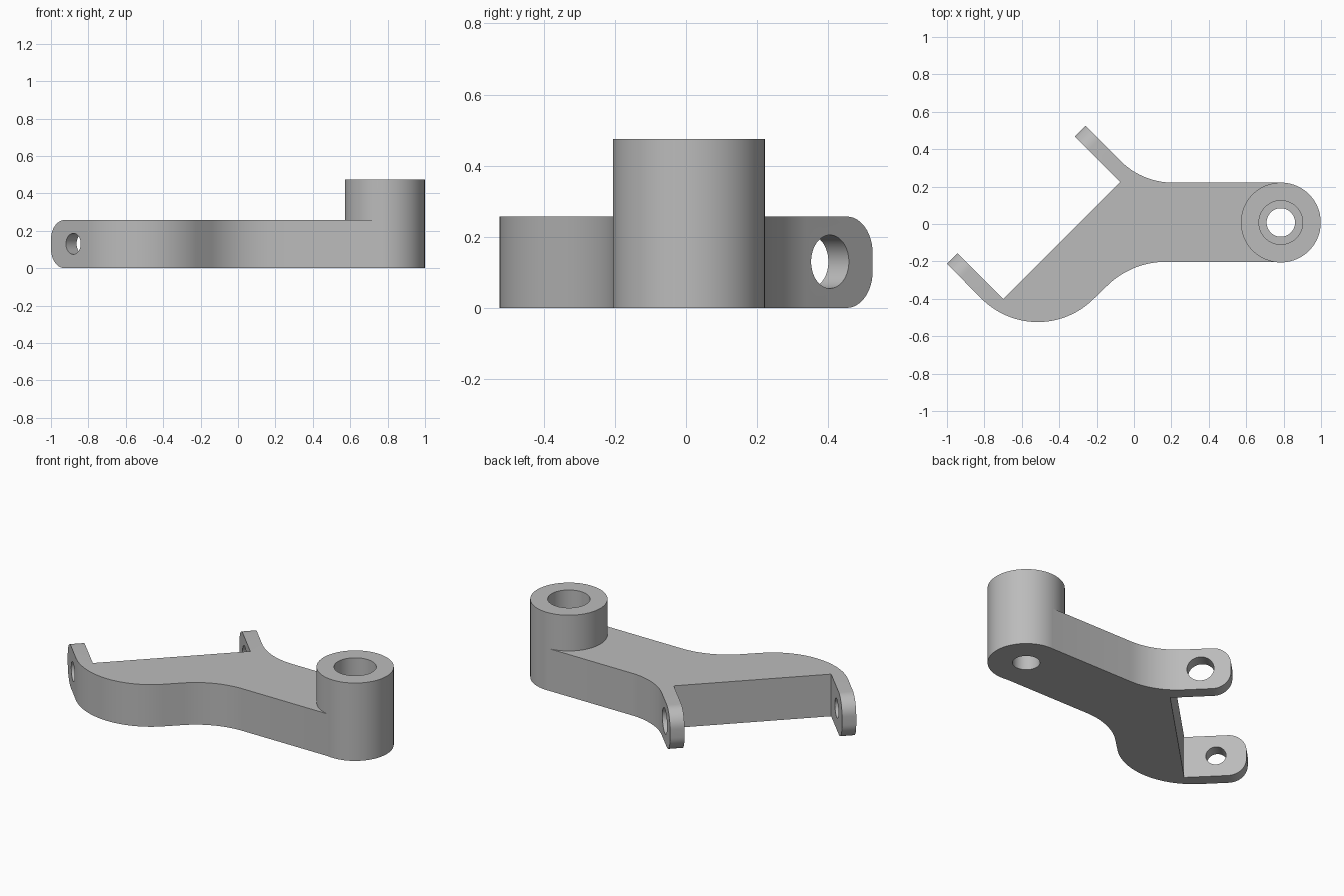
import bpy, bmesh, math
from mathutils import Vector, Matrix

if "Cube" in bpy.data.objects:
    bpy.data.objects.remove(bpy.data.objects["Cube"])

grey = bpy.data.materials.new("plain grey")
grey.diffuse_color = (0.5, 0.5, 0.5, 1)
grey.use_nodes = True
grey.node_tree.nodes["Principled BSDF"].inputs["Base Color"].default_value = grey.diffuse_color
H = 0.257          # plate height
BX, BY = 0.785, 0.008  # boss centre


def add(name, bm):
    me = bpy.data.meshes.new(name)
    bmesh.ops.recalc_face_normals(bm, faces=bm.faces)
    bm.to_mesh(me)
    bm.free()
    me.materials.append(grey)
    ob = bpy.data.objects.new(name, me)
    bpy.context.collection.objects.link(ob)
    return ob


def cylinder(name, centre, r, depth, axis=(0, 0, 1), n=96):
    bm = bmesh.new()
    rot = Vector((0, 0, 1)).rotation_difference(Vector(axis)).to_matrix().to_4x4()
    bmesh.ops.create_cone(bm, cap_ends=True, segments=n, radius1=r, radius2=r,
                          depth=depth, matrix=Matrix.Translation(centre) @ rot)
    return add(name, bm)


def arc(cx, cy, r, a0, a1, n=20):
    return [(cx + r * math.cos(math.radians(a0 + (a1 - a0) * i / n)),
             cy + r * math.sin(math.radians(a0 + (a1 - a0) * i / n))) for i in range(n + 1)]


def boolean(ob, other, op):
    m = ob.modifiers.new(op.lower(), 'BOOLEAN')
    m.operation, m.object, m.solver = op, other, 'EXACT'
    bpy.context.view_layer.objects.active = ob
    bpy.ops.object.modifier_apply(modifier=m.name)
    bpy.data.objects.remove(other, do_unlink=True)


# Plan outline of the forked plate
top, low = 0.221, -0.202
r1, r2, r3 = 0.40, 0.4227, 0.45
x1 = (0.265 - top) + r1 * math.tan(math.pi / 8)
x3 = (0.187 + low) + r3 * math.tan(math.pi / 8)
pts = [(BX, low), (BX, top)]
pts += arc(x1, top + r1, r1, 270, 225)
pts += [(-0.26, 0.525), (-0.3175, 0.4675), (-0.074, 0.224), (-0.699, -0.401),
        (-0.9435, -0.1565), (-1.0, -0.213)]
pts += arc(-0.515, -0.1015, r2, 225, 315, 36)
pts += arc(x3, low - r3, r3, 135, 90)

bm = bmesh.new()
face = bm.faces.new([bm.verts.new((x, y, 0)) for x, y in pts])
ext = bmesh.ops.extrude_face_region(bm, geom=[face])
bmesh.ops.translate(bm, vec=(0, 0, H), verts=[g for g in ext["geom"] if isinstance(g, bmesh.types.BMVert)])
# Round the ends of both lugs
tips = [e for e in bm.edges
        if abs(e.verts[0].co.z - e.verts[1].co.z) < 1e-5
        and all(v.co.x - v.co.y < -0.78 for v in e.verts)]
bmesh.ops.bevel(bm, geom=tips, offset=0.103, segments=12, profile=0.5, affect='EDGES')
bracket = add("forked_bracket", bm)

# Tall boss with stepped bore
boolean(bracket, cylinder("boss", (BX, BY, 0.2375), 0.2135, 0.475), 'UNION')
boolean(bracket, cylinder("bore", (BX, BY, 0.2), 0.076, 1.0), 'DIFFERENCE')
boolean(bracket, cylinder("counterbore", (BX, BY, 0.42), 0.117, 0.6), 'DIFFERENCE')

# Pin holes through the lugs
for c, r in (((-0.852, -0.305, 0.13), 0.056), ((-0.169, 0.376, 0.13), 0.075)):
    boolean(bracket, cylinder("pin_hole", c, r, 0.25, (1, 1, 0), 64), 'DIFFERENCE')

bpy.ops.object.select_all(action='DESELECT')
bracket.select_set(True)
bpy.context.view_layer.objects.active = bracket
bpy.ops.object.shade_smooth_by_angle(angle=math.radians(30))
